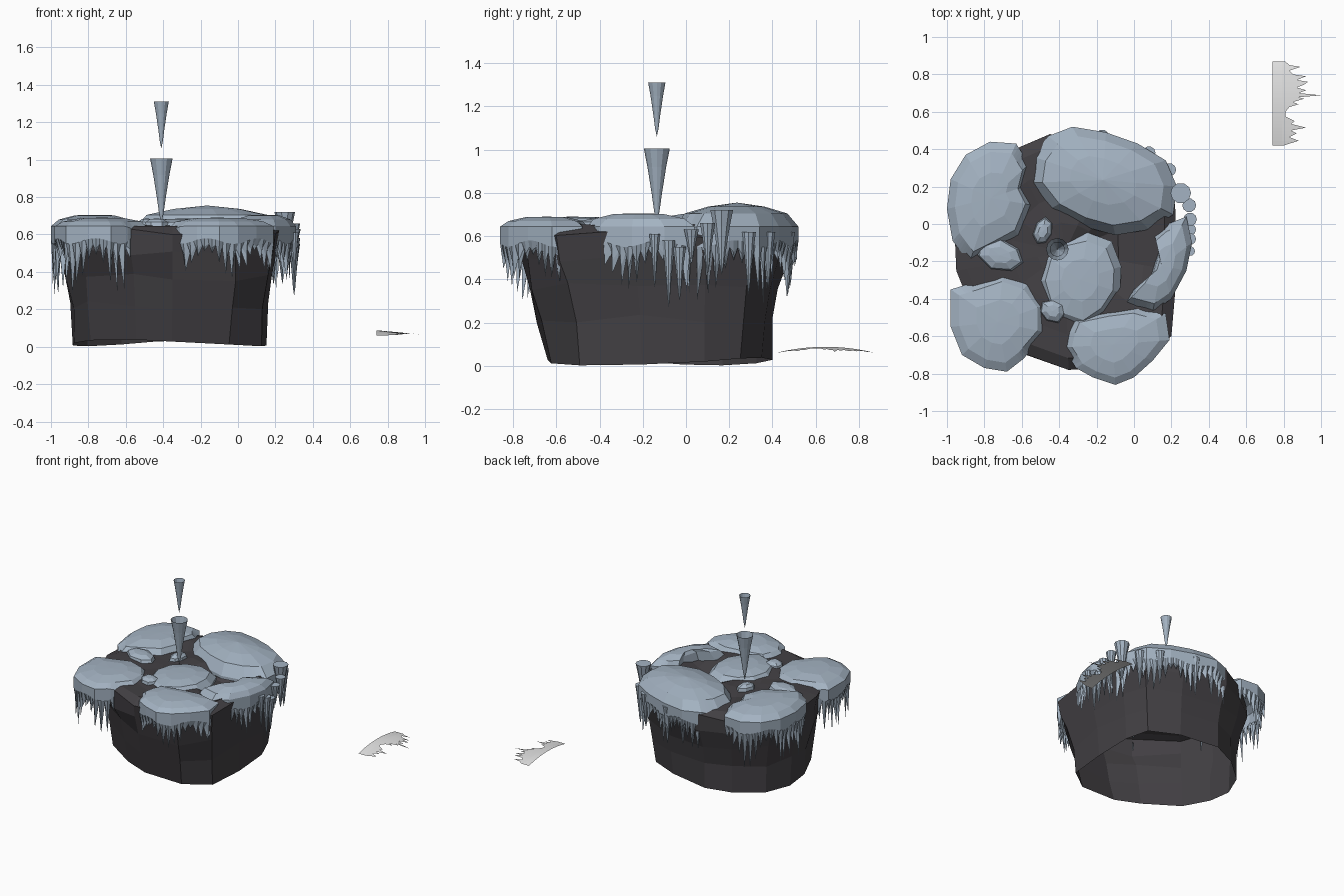
import bpy, bmesh, math, random
from mathutils import Vector

if "Cube" in bpy.data.objects:
    bpy.data.objects.remove(bpy.data.objects["Cube"])

random.seed(7)
CX, CY = -0.37, -0.15


def material(name, rgb):
    m = bpy.data.materials.new(name)
    m.diffuse_color = (*rgb, 1)
    m.use_nodes = True
    m.node_tree.nodes["Principled BSDF"].inputs["Base Color"].default_value = m.diffuse_color
    return m


ROCK = material("dark rock", (0.055, 0.051, 0.057))
ICE = material("blue ice", (0.37, 0.45, 0.54))
SHEET = material("pale frost", (0.78, 0.78, 0.78))


def make(name, bm, mat, fix=True):
    if fix:
        bmesh.ops.recalc_face_normals(bm, faces=bm.faces)
    me = bpy.data.meshes.new(name)
    bm.to_mesh(me)
    bm.free()
    me.materials.append(mat)
    ob = bpy.data.objects.new(name, me)
    bpy.context.collection.objects.link(ob)
    return ob


def bridge(bm, a, b, closed=True):
    n = len(a)
    for i in range(n if closed else n - 1):
        j = (i + 1) % n
        bm.faces.new((a[i], a[j], b[j], b[i]))


def fan(bm, ring, co):
    c = bm.verts.new(co)
    for i in range(len(ring)):
        bm.faces.new((ring[i], ring[(i + 1) % len(ring)], c))


# Rock: a faceted shell, open underneath, with a hollow in its top
TOP = [(0.22, 0.1), (0.15, 0.3), (-0.1, 0.42), (-0.45, 0.48), (-0.66, 0.39),
       (-0.87, 0.2), (-0.96, -0.02), (-0.95, -0.25), (-0.85, -0.5), (-0.57, -0.7),
       (-0.35, -0.78), (0.0, -0.76), (0.2, -0.6), (0.23, -0.25)]
bm = bmesh.new()
rings = []
for t, z in ((0, 0.02), (0.25, 0.22), (0.55, 0.37), (0.95, 0.5), (1, 0.61)):
    ring = []
    for i, (x, y) in enumerate(TOP):
        sx, sy = 0.87 + 0.13 * t, 0.825 + 0.175 * t
        cy = -0.12 - 0.03 * t
        j = 0 if t in (0, 1) else random.uniform(-0.035, 0.025)
        zz = z + (0.018 * math.sin(i * 0.9) if t == 0 else random.uniform(-0.025, 0.025))
        ring.append(bm.verts.new((CX + (x - CX) * (sx + j), cy + (y - CY) * (sy + j), zz)))
    rings.append(ring)


def top_z(x, y):
    d2 = ((x + 0.04) / 0.16) ** 2 + ((y + 0.11) / 0.11) ** 2
    return 0.65 - 0.16 * math.exp(-d2) + random.uniform(-0.012, 0.008)


for s in (0.9, 0.7, 0.48, 0.25):
    pts = [(CX + (x - CX) * s, CY + (y - CY) * s) for x, y in TOP]
    rings.append([bm.verts.new((x, y, top_z(x, y))) for x, y in pts])
for a, b in zip(rings, rings[1:]):
    bridge(bm, a, b)
fan(bm, rings[-1], (CX, CY, 0.65))
make("rock", bm, ROCK)


# Ice caps: low domes whose rims hang in ragged icicles beyond the rock edge
def resample(pts, step):
    out = []
    for i, p in enumerate(pts):
        a, b = Vector(p), Vector(pts[(i + 1) % len(pts)])
        n = max(1, round((b - a).length / step))
        out += [a.lerp(b, k / n) for k in range(n)]
    return out


def ice_cap(name, pts, zt, drop, bump=0.0):
    c = sum((Vector(p) for p in pts), Vector((0, 0))) / len(pts)
    rim = resample(pts, 0.021)
    if len(rim) % 2:
        rim.pop()
    edge = []
    for p in rim:
        e = math.hypot((p.x - CX) / 0.6, (p.y - CY) / 0.63)
        edge.append(min(1, max(0, (e - 0.88) / 0.12)))
    bm = bmesh.new()
    rings = []
    rz = 0.622
    for s, h in ((0.45, 0.97), (0.82, 0.7), (1, 0)):
        rings.append([bm.verts.new((*(c + (p - c) * s), rz + 0.022 * w * (s == 1) + (zt - rz) * h))
                      for p, w in zip(rim, edge)])
    # hanging band, then alternating tips and gaps that waver in and out
    band, mids, tips = [], [], []
    for i, (p, w) in enumerate(zip(rim, edge)):
        swell = 0.5 + 0.5 * math.sin(i * 0.42 + c.x * 9)
        out = (p - c).normalized()
        z = 0.6 - 0.02 * w - 0.03 * w * swell
        hang = drop * (0.3 + 0.7 * swell) * random.uniform(0.6, 1) if i % 2 else 0.0
        inset = random.uniform(0, 0.03) if i % 2 else 0.03
        band.append(bm.verts.new((*p, z)))
        mids.append(bm.verts.new((*(p - out * inset * w * 0.6), z - w * (0.45 * hang + 0.03))))
        tips.append(bm.verts.new((*(p - out * inset * w), z - w * (hang + 0.035))))
    for a, b in zip(rings, rings[1:] + [band]):
        bridge(bm, a, b)
    bridge(bm, band, mids)
    bridge(bm, mids, tips)
    fan(bm, rings[0], (*c, zt + bump))
    make(name, bm, ICE)


def oval(cx, cy, rx, ry, n=12, wob=0.05, turn=0.0):
    out = []
    for i in range(n):
        a = 2 * math.pi * i / n
        r = 1 + random.uniform(-wob, wob)
        x, y = rx * r * math.cos(a), ry * r * math.sin(a)
        out.append((cx + x * math.cos(turn) - y * math.sin(turn),
                    cy + x * math.sin(turn) + y * math.cos(turn)))
    return out


ice_cap("ice_cap_back_left",
        [(-1.0, 0.08), (-0.98, 0.24), (-0.9, 0.37), (-0.77, 0.44), (-0.63, 0.43), (-0.56, 0.32),
         (-0.59, 0.2), (-0.54, 0.1), (-0.61, -0.07), (-0.74, -0.14), (-0.88, -0.21), (-0.97, -0.09)],
        0.705, 0.27)
ice_cap("ice_cap_back",
        [(-0.54, 0.36), (-0.46, 0.47), (-0.33, 0.52), (-0.15, 0.49), (0.02, 0.43), (0.17, 0.34),
         (0.23, 0.2), (0.21, 0.05), (0.08, -0.03), (-0.1, -0.06), (-0.28, -0.01), (-0.45, 0.08), (-0.56, 0.22)],
        0.74, 0.23, 0.015)
ice_cap("ice_cap_front_left",
        [(-0.98, -0.35), (-0.98, -0.55), (-0.92, -0.7), (-0.8, -0.77), (-0.68, -0.79), (-0.59, -0.72),
         (-0.47, -0.58), (-0.47, -0.43), (-0.56, -0.31), (-0.7, -0.26), (-0.85, -0.31)],
        0.69, 0.29)
ice_cap("ice_cap_front",
        [(-0.38, -0.66), (-0.31, -0.77), (-0.22, -0.82), (-0.1, -0.86), (0.0, -0.82), (0.1, -0.73),
         (0.19, -0.62), (0.17, -0.48), (0.02, -0.44), (-0.14, -0.46), (-0.33, -0.5), (-0.36, -0.57)],
        0.69, 0.17)
ice_cap("ice_cap_right",
        [(0.28, 0.04), (0.31, -0.1), (0.28, -0.25), (0.2, -0.4), (0.1, -0.47), (-0.05, -0.43),
         (0.0, -0.35), (0.09, -0.28), (0.13, -0.15), (0.11, -0.06), (0.18, 0.0)],
        0.705, 0.19)
ice_cap("ice_cap_centre", oval(-0.29, -0.3, 0.23, 0.255, 11, 0.07, -0.3), 0.685, 0.1)
for n, (x, y, rx, ry) in enumerate(((-0.71, -0.17, 0.15, 0.095), (-0.485, -0.04, 0.055, 0.08),
                                    (-0.435, -0.465, 0.08, 0.07))):
    ice_cap(f"ice_lump_{n + 1}", oval(x, y, rx, ry, 7, 0.1, -0.3), 0.685, 0.05)


# Icicles: tapering cones, point down
def icicle(name, x, y, z0, z1, r, capped=True, n=10):
    bm = bmesh.new()
    h = z1 - z0
    rings = []
    for t, k in ((1, 1), (0.75, 0.72), (0.4, 0.4), (0.15, 0.2)):
        rings.append([bm.verts.new((x + r * k * math.cos(2 * math.pi * i / n),
                                    y + r * k * math.sin(2 * math.pi * i / n), z0 + h * t))
                      for i in range(n)])
    for a, b in zip(rings, rings[1:]):
        bridge(bm, b, a)
    fan(bm, rings[-1][::-1], (x, y, z0))
    if capped:
        bm.faces.new(rings[0])
    make(name, bm, ICE, False)


icicle("lower_spare_icicle", -0.41, -0.135, 0.66, 1.005, 0.06, False, 12)
icicle("upper_spare_icicle", -0.41, -0.135, 1.06, 1.31, 0.04, False, 12)
HANGING = [(0.30, -0.145, 0.36, 0.61, 0.026), (0.30, -0.08, 0.27, 0.58, 0.032),
           (0.30, -0.03, 0.30, 0.55, 0.032), (0.30, 0.025, 0.47, 0.63, 0.036),
           (0.295, 0.1, 0.42, 0.66, 0.037), (0.25, 0.165, 0.42, 0.72, 0.055),
           (0.19, 0.29, 0.33, 0.62, 0.035), (0.08, 0.38, 0.36, 0.62, 0.035),
           (-0.17, 0.47, 0.32, 0.62, 0.035), (-0.31, 0.48, 0.36, 0.62, 0.035)]
for n, p in enumerate(HANGING):
    icicle(f"hanging_icicle_{n + 1}", *p)

# Loose frost fringe: an arched sheet whose ragged teeth slope down
TEETH = [(0.42, 0.8), (0.445, 0.88), (0.465, 0.83), (0.485, 0.87), (0.5, 0.84), (0.515, 0.92),
         (0.535, 0.84), (0.55, 0.86), (0.575, 0.81), (0.6, 0.81), (0.625, 0.83), (0.64, 0.88),
         (0.652, 0.85), (0.67, 0.91), (0.678, 0.88), (0.688, 1.0), (0.7, 0.88), (0.715, 0.92),
         (0.73, 0.87), (0.745, 0.91), (0.76, 0.93), (0.77, 0.87), (0.79, 0.92), (0.8, 0.85),
         (0.82, 0.83), (0.84, 0.89), (0.85, 0.83), (0.868, 0.81)]
bm = bmesh.new()
cols = [[], [], []]
for y, tip in TEETH:
    arch = 0.027 * (1 - ((y - 0.645) / 0.225) ** 2)
    for k, x in enumerate((0.74, 0.79, tip)):
        fall = 1 - 0.9 * (x - 0.74) / 0.26
        cols[k].append(bm.verts.new((x, y, 0.061 + arch * fall)))
bridge(bm, cols[1], cols[0], False)
bridge(bm, cols[2], cols[1], False)
make("loose_frost_fringe", bm, SHEET, False)
